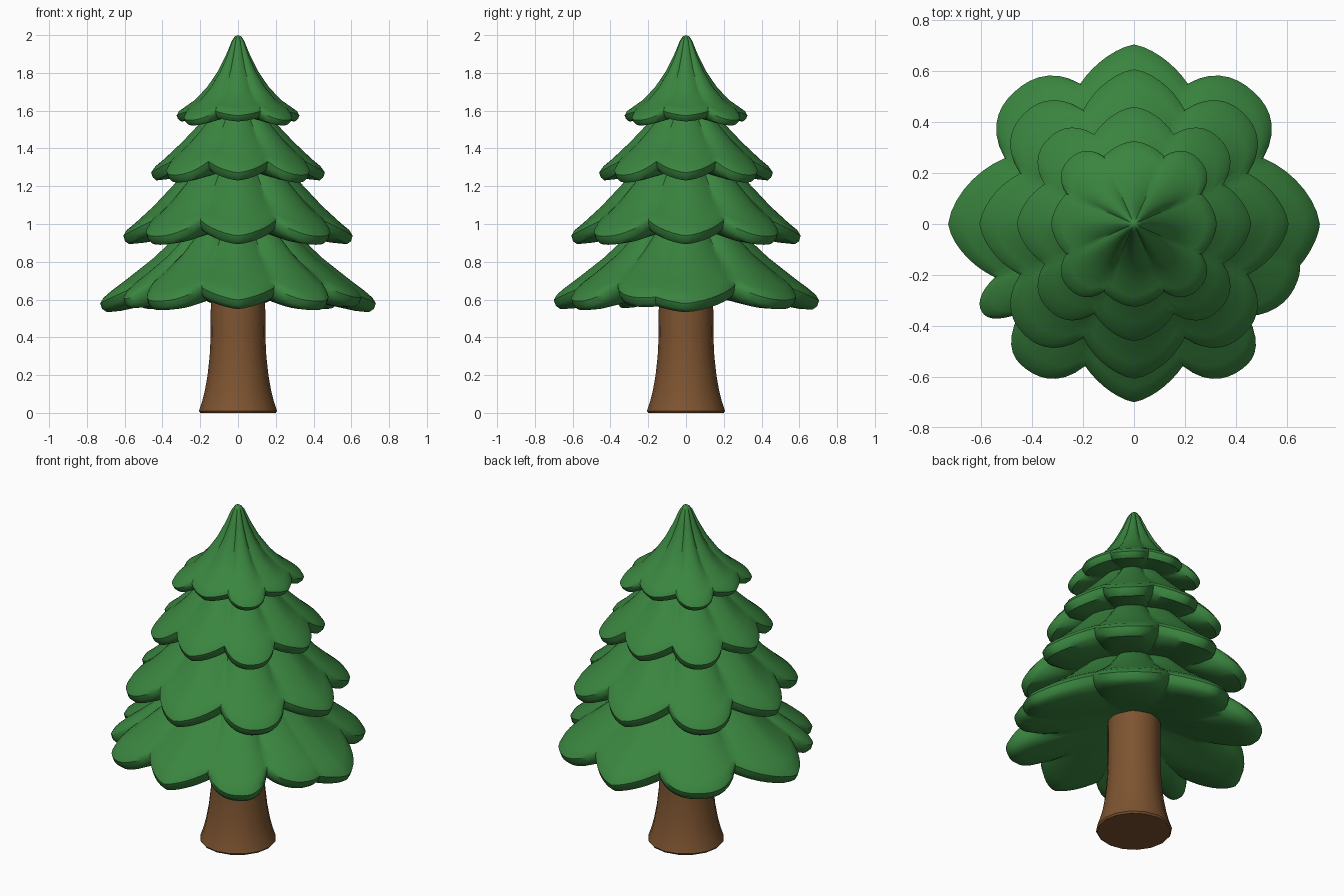
import bpy, bmesh, math

if "Cube" in bpy.data.objects:
    bpy.data.objects.remove(bpy.data.objects["Cube"])


def material(name, rgb):
    m = bpy.data.materials.new(name)
    m.diffuse_color = (*rgb, 1)
    m.use_nodes = True
    m.node_tree.nodes["Principled BSDF"].inputs["Base Color"].default_value = m.diffuse_color
    return m


GREEN = material("pine_green", (0.042, 0.235, 0.05))
BROWN = material("bark_brown", (0.205, 0.088, 0.03))


def finish(bm, name, mat, angle):
    bmesh.ops.remove_doubles(bm, verts=bm.verts, dist=1e-4)
    bmesh.ops.recalc_face_normals(bm, faces=bm.faces)
    me = bpy.data.meshes.new(name)
    bm.to_mesh(me)
    bm.free()
    ob = bpy.data.objects.new(name, me)
    bpy.context.collection.objects.link(ob)
    me.materials.append(mat)
    bpy.ops.object.select_all(action='DESELECT')
    ob.select_set(True)
    bpy.context.view_layer.objects.active = ob
    bpy.ops.object.shade_smooth_by_angle(angle=math.radians(angle))
    return ob


def bridge(bm, a, b):
    n = len(a)
    for i in range(n):
        j = (i + 1) % n
        bm.faces.new((a[i], a[j], b[j], b[i]))


def scallops(petals, steps=7):
    """Outline (angle, radius) from petals: notch angle, notch r, tip angle, tip r, power."""
    out = []
    for k, (na, nr, ta, tr, p) in enumerate(petals):
        ea, er = petals[(k + 1) % len(petals)][:2]
        if ea <= na:
            ea += 360
        for i in range(steps):                       # notch to tip
            u = 1 - i / steps
            out.append((ta + (na - ta) * u, tr - (tr - nr) * u ** p))
        for i in range(steps):                       # tip to next notch
            u = i / steps
            out.append((ta + (ea - ta) * u, tr - (tr - er) * u ** p))
    return out


def even_petals(tip, notch, diag):
    """Eight petals, pointed on the axes and broad on the diagonals."""
    res = []
    for q in range(4):
        a = q * 90
        res.append((a - 24, notch, a, tip, 1.4))
        res.append((a + 24, notch, a + 45, diag, 2.4))
    return res


def tier(name, petals, profile, slope):
    """Sweep a skirt profile (fraction of radius, z) around a scalloped outline."""
    outline = scallops(petals)
    rmax = max(r for _, r in outline)
    bm = bmesh.new()
    rings = []
    for f, z in profile:
        ring = []
        for a, r in outline:
            t = math.radians(a)
            lift = (rmax - r) * slope * f * f        # notches sit higher than tips
            ring.append(bm.verts.new((f * r * math.cos(t), f * r * math.sin(t), z + lift)))
        rings.append(ring)
    for i in range(len(rings)):
        bridge(bm, rings[i], rings[(i + 1) % len(rings)])
    return finish(bm, name, GREEN, 40)


# bottom skirt, with two irregular extra petals
bottom = [
    (-14, .672, 0, .73, 1.4), (27, .57, 48, .70, 2.5), (69, .59, 90, .705, 1.3),
    (111, .59, 132, .70, 2.5), (153, .57, 180, .73, 1.4), (201, .585, 210, .69, 2.2),
    (218, .57, 233, .71, 2.5), (251, .59, 270, .70, 1.3), (289, .59, 307, .71, 2.5),
    (321, .575, 341, .68, 2.2)]
tier("bottom_branches", bottom,
     [(.35, 1.0), (.51, .89), (.62, .815), (.82, .70), (.92, .645), (.975, .61), (1, .58),
      (.985, .55), (.95, .533), (.85, .54), (.6, .58), (.18, .68)], .6)

# middle skirts
tier("lower_middle_branches", even_petals(.607, .49, .612),
     [(.38, 1.32), (.54, 1.22), (.74, 1.09), (.9, 1.0), (.97, .965), (1, .935),
      (.985, .905), (.95, .89), (.8, .9), (.6, .93), (.35, .99)], .7)
tier("upper_middle_branches", even_petals(.46, .385, .475),
     [(.3, 1.6), (.46, 1.52), (.64, 1.43), (.85, 1.335), (.95, 1.295), (1, 1.26),
      (.98, 1.235), (.94, 1.22), (.8, 1.23), (.6, 1.25), (.35, 1.29)], .8)

# top skirt with rounded peak
tier("top_branches", even_petals(.325, .292, .36),
     [(0, 2.0), (.05, 1.994), (.1, 1.97), (.2, 1.89), (.32, 1.81), (.5, 1.72), (.7, 1.645),
      (.87, 1.6), (.96, 1.575), (1, 1.55), (.98, 1.535), (.93, 1.522), (.8, 1.53),
      (.6, 1.545), (.35, 1.57)], .7)

# flared trunk
bm = bmesh.new()
N = 16
rings = []
for r, z in [(.2, 0), (.207, .01), (.19, .06), (.175, .12), (.161, .2), (.15, .3), (.145, .4), (.143, .8)]:
    rings.append([bm.verts.new((r * math.cos(2 * math.pi * i / N), r * math.sin(2 * math.pi * i / N), z))
                  for i in range(N)])
for a, b in zip(rings, rings[1:]):
    bridge(bm, a, b)
bm.faces.new(rings[0])
bm.faces.new(rings[-1])
finish(bm, "trunk", BROWN, 35)
